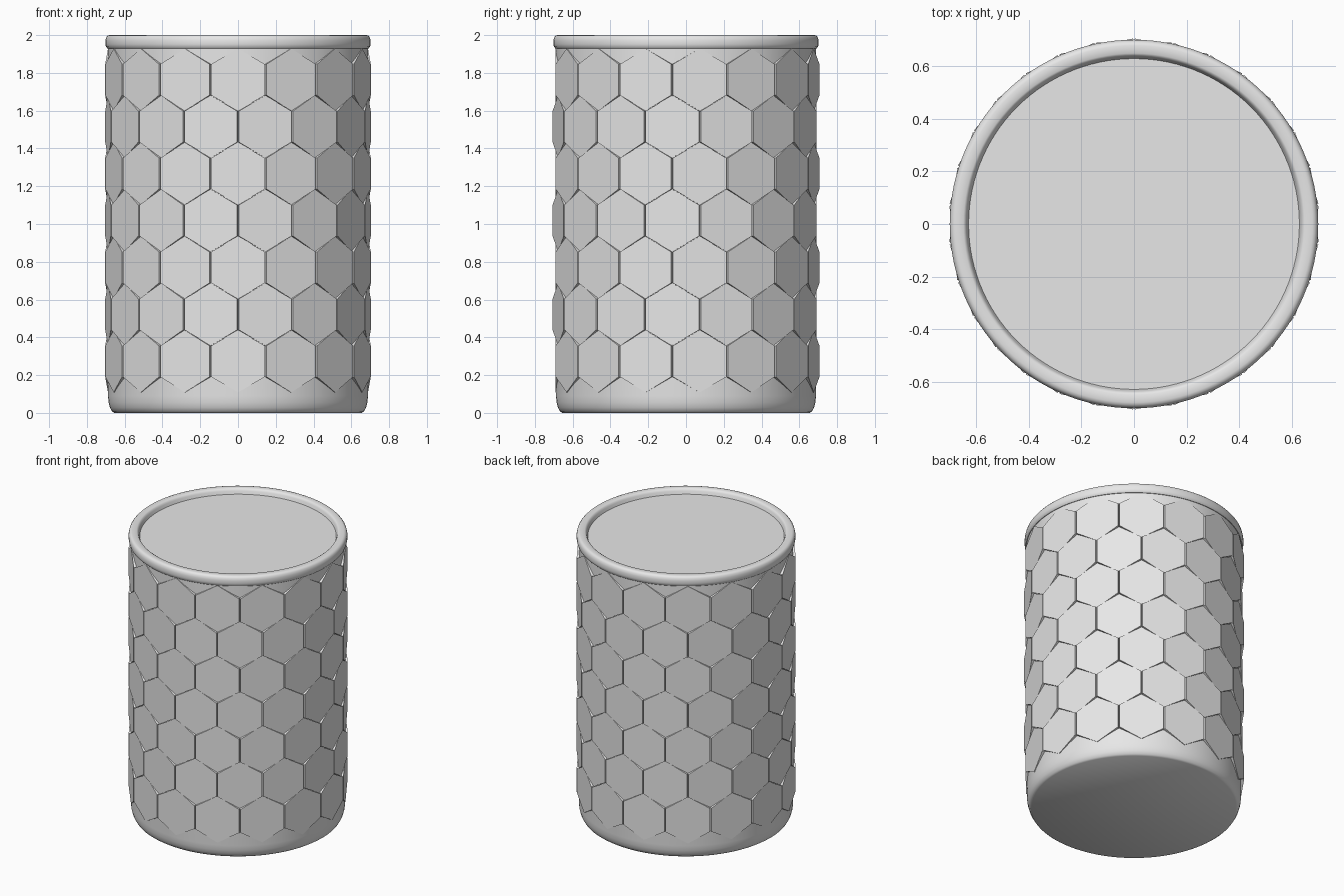
import bpy, bmesh, math
from mathutils import Matrix, Vector

cube = bpy.data.objects.get("Cube")
if cube:
    bpy.data.objects.remove(cube, do_unlink=True)

grey = bpy.data.materials.new("plain grey")
grey.use_nodes = True
colour = (0.8, 0.8, 0.8, 1)
grey.diffuse_color = colour
grey.node_tree.nodes["Principled BSDF"].inputs["Base Color"].default_value = colour


def finish(name, bm):
    bmesh.ops.recalc_face_normals(bm, faces=bm.faces)
    mesh = bpy.data.meshes.new(name)
    bm.to_mesh(mesh)
    bm.free()
    mesh.materials.append(grey)
    obj = bpy.data.objects.new(name, mesh)
    bpy.context.collection.objects.link(obj)
    bpy.ops.object.select_all(action="DESELECT")
    obj.select_set(True)
    bpy.context.view_layer.objects.active = obj
    bpy.ops.object.shade_smooth_by_angle(angle=math.radians(35))
    return obj


def lathe(name, profile, sides=120):
    """Spin a (radius, height) profile about z, capping both ends."""
    bm = bmesh.new()
    rings = []
    for r, z in profile:
        rings.append([bm.verts.new((r * math.cos(a), r * math.sin(a), z))
                      for a in (math.tau * i / sides for i in range(sides))])
    for low, high in zip(rings, rings[1:]):
        for i in range(sides):
            j = (i + 1) % sides
            bm.faces.new((low[i], low[j], high[j], high[i]))
    bm.faces.new(rings[0])
    bm.faces.new(rings[-1])
    return finish(name, bm)


# Cylindrical body with a rounded foot
lathe("body", [(0.655, 0), (0.667, 0.008), (0.678, 0.028), (0.685, 0.055),
               (0.688, 0.09), (0.688, 1.945)])

# Rolled rim around a shallow recessed lid
lathe("rim_and_lid", [(0.67, 1.93), (0.692, 1.93), (0.699, 1.938), (0.702, 1.952),
                      (0.702, 1.972), (0.698, 1.988), (0.69, 1.997), (0.68, 2.0),
                      (0.65, 2.0), (0.642, 1.995), (0.637, 1.985), (0.63, 1.965)])

# Staggered rows of flat hexagonal plates
COLUMNS, ROWS = 15, 7
PLATE_RADIUS, INNER_RADIUS, HEX_SIZE = 0.692, 0.672, 0.1645
for row in range(ROWS):
    bm = bmesh.new()
    z = 0.273 + row * 0.2485
    for col in range(COLUMNS):
        turn = Matrix.Rotation(math.tau * (col + 0.5 * (row % 2)) / COLUMNS, 3, "Z")
        rings = []
        for radius in (INNER_RADIUS, PLATE_RADIUS):
            ring = []
            for k in range(6):
                a = math.tau * k / 6
                p = Vector((HEX_SIZE * math.sin(a), -radius, z + HEX_SIZE * math.cos(a)))
                ring.append(bm.verts.new(turn @ p))
            rings.append(ring)
        inner, outer = rings
        bm.faces.new(inner)
        bm.faces.new(outer)
        for k in range(6):
            j = (k + 1) % 6
            bm.faces.new((inner[k], inner[j], outer[j], outer[k]))
    finish(f"hexagon_plates_row_{row + 1}", bm)
